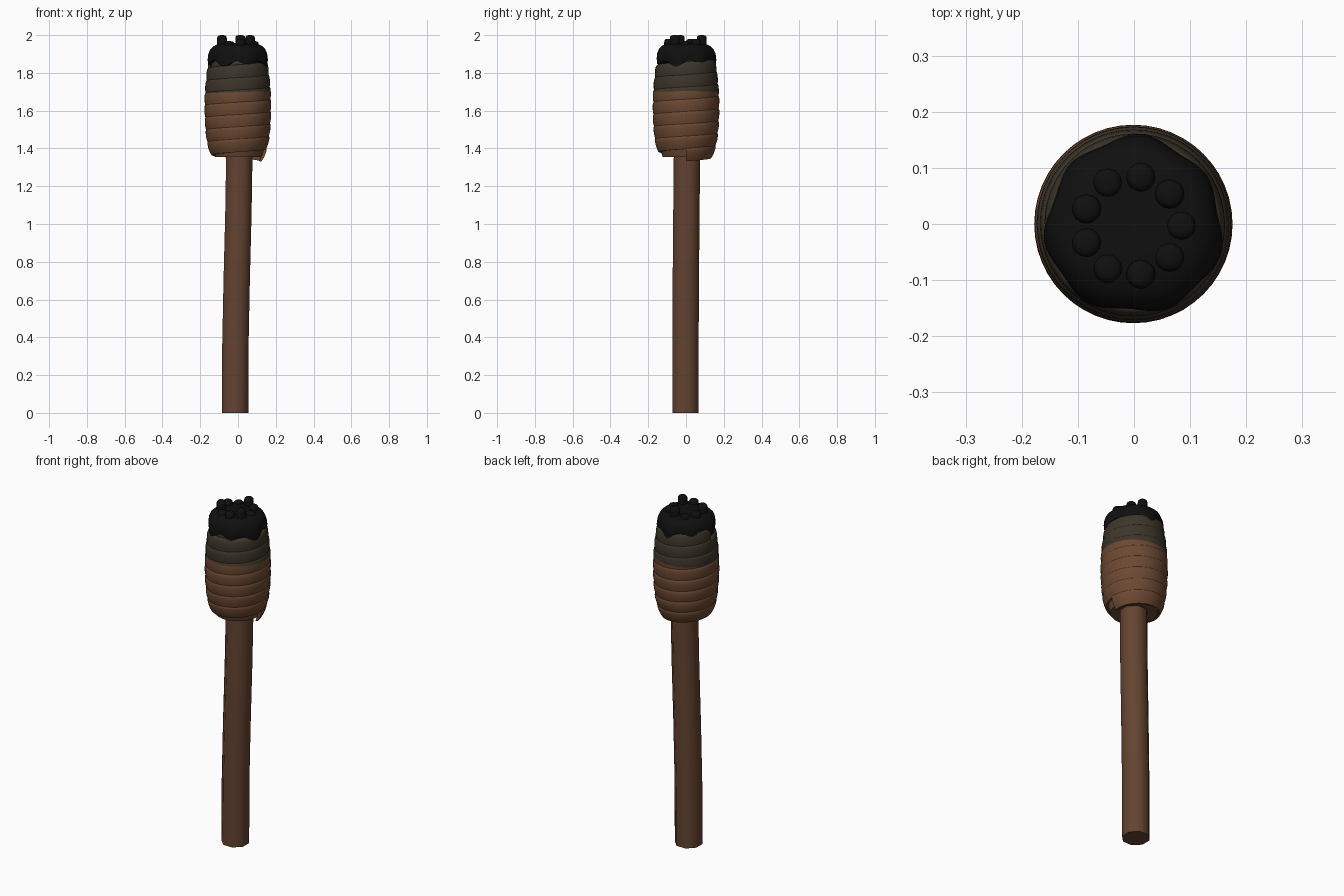
import bpy, bmesh, math
from mathutils import Vector

if "Cube" in bpy.data.objects:
    bpy.data.objects.remove(bpy.data.objects["Cube"])

TAU = math.tau


def material(name, col):
    m = bpy.data.materials.new(name)
    m.diffuse_color = (*col, 1)
    m.use_nodes = True
    m.node_tree.nodes["Principled BSDF"].inputs["Base Color"].default_value = m.diffuse_color
    return m


WOOD = material("wood_brown", (0.125, 0.056, 0.030))
CLOTH = material("cloth_brown", (0.150, 0.066, 0.032))
SOOT = material("sooty_cloth", (0.046, 0.036, 0.023))
CHAR = material("char_black", (0.005, 0.005, 0.005))


def finish(bm, name, mats, angle=35):
    bmesh.ops.recalc_face_normals(bm, faces=bm.faces)
    me = bpy.data.meshes.new(name)
    bm.to_mesh(me)
    bm.free()
    ob = bpy.data.objects.new(name, me)
    bpy.context.collection.objects.link(ob)
    for m in mats:
        me.materials.append(m)
    bpy.ops.object.select_all(action='DESELECT')
    ob.select_set(True)
    bpy.context.view_layer.objects.active = ob
    bpy.ops.object.shade_smooth_by_angle(angle=math.radians(angle))
    return ob


def loft(bm, rings, closed=True, caps=True):
    """Skin a list of equally long point rings."""
    vs = [[bm.verts.new(p) for p in r] for r in rings]
    n = len(vs[0])
    for a, b in zip(vs, vs[1:]):
        for i in range(n if closed else n - 1):
            j = (i + 1) % n
            bm.faces.new((a[i], a[j], b[j], b[i]))
    if caps:
        bm.faces.new(vs[0][::-1])
        bm.faces.new(vs[-1])


def circle(r, z, n, cx=0, cy=0, off=0.0):
    return [(cx + r * math.cos(TAU * (i + off) / n),
             cy + r * math.sin(TAU * (i + off) / n), z) for i in range(n)]


def interp(table, z):
    if z <= table[0][0]:
        return table[0][1]
    for (z0, r0), (z1, r1) in zip(table, table[1:]):
        if z <= z1:
            return r0 + (r1 - r0) * (z - z0) / (z1 - z0)
    return table[-1][1]


# Handle: slightly bent octagonal stick with softened edges
bm = bmesh.new()
path = [(0, -.015, -.003), (.35, -.014, -.003), (.7, -.007, -.001),
        (1.05, .002, .002), (1.36, .007, .005), (1.6, .008, .004)]
loft(bm, [circle(.0755, z, 8, x, y, .5) for z, x, y in path])
edges = [e for e in bm.edges if len(e.link_faces) == 2
         and e.calc_face_angle() > .5]
bmesh.ops.bevel(bm, geom=edges, offset=.012, segments=2, profile=.5,
                affect='EDGES')
finish(bm, "handle", [WOOD], 50)

# Barrel profile shared by the cloth parts
BARREL = [(1.33, .128), (1.36, .141), (1.40, .154), (1.45, .165),
          (1.52, .172), (1.60, .175), (1.68, .174), (1.75, .169),
          (1.82, .161), (1.88, .151), (1.95, .135)]


def split_colour(bm):
    """Sooty cloth above a slightly tilted plane."""
    co, no = Vector((0, 0, 1.698)), Vector((-.03, 0, 1)).normalized()
    bmesh.ops.bisect_plane(bm, geom=bm.verts[:] + bm.edges[:] + bm.faces[:],
                           plane_co=co, plane_no=no)
    for f in bm.faces:
        f.material_index = int((f.calc_center_median() - co).dot(no) > 0)


# Inner core of the cloth bundle
bm = bmesh.new()
loft(bm, [circle(interp(BARREL, z) - .016, z, 48)
          for z in (1.356, 1.40, 1.45, 1.52, 1.6, 1.68, 1.75, 1.82, 1.88)])
split_colour(bm)
finish(bm, "cloth_core", [CLOTH, SOOT])

# Spiral wrap: a band climbing round the core, each turn tucked in the last
bm = bmesh.new()
PITCH, SEG, TURNS = .065, 48, 7.5
section = [(0, -.014), (0, -.003), (.018, .0005), (.036, .002), (.054, .002),
           (.066, .000), (.071, -.004), (.073, -.014)]
rings = []
for k in range(int(SEG * TURNS) + 1):
    t = k / SEG
    a = TAU * t
    ring = []
    for h, d in section:
        z = 1.332 + PITCH * t + h
        r = interp(BARREL, z) + d
        ring.append((r * math.cos(a) - .001, r * math.sin(a), z))
    rings.append(ring)
loft(bm, rings)
split_colour(bm)
finish(bm, "spiral_wrap", [CLOTH, SOOT], 40)

# Charred cap: dome with a dripping, wavy skirt
bm = bmesh.new()
N = 72
profile = [(0.0, .147), (0.0, .158), (.25, .161), (.5, .158), (.72, .148),
           (.87, .130), (.96, .108), (1.0, .075), (1.0, .03)]
rings = []
for u, r in profile:
    ring = []
    for i in range(N):
        a = TAU * i / N
        low = 1.852 + .012 * math.sin(7 * a + .6) + .006 * math.sin(4 * a)
        k = 1 + .035 * math.sin(7 * a + 3.7) * (1 - u * .5) \
            + .02 * math.cos(3 * a + 1.6)
        z = low + (1.957 - low) * u
        ring.append((r * .97 * k * math.cos(a), r * .97 * k * math.sin(a) - .003, z))
    rings.append(ring)
loft(bm, rings)
finish(bm, "charred_cap", [CHAR], 60)

# Ring of nine burnt stubs with rounded tops
for i in range(9):
    a = TAU * i / 9
    top = (1.968, 1.98, 2.0)[i % 3]
    x, y = .087 * math.cos(a) - .003, .088 * math.sin(a) - .003
    bm = bmesh.new()
    loft(bm, [circle(r, z, 16, x, y) for r, z in
              ((.026, 1.90), (.026, top - .018), (.024, top - .008),
               (.018, top - .002), (.008, top))])
    finish(bm, f"burnt_stub_{i + 1}", [CHAR], 60)
